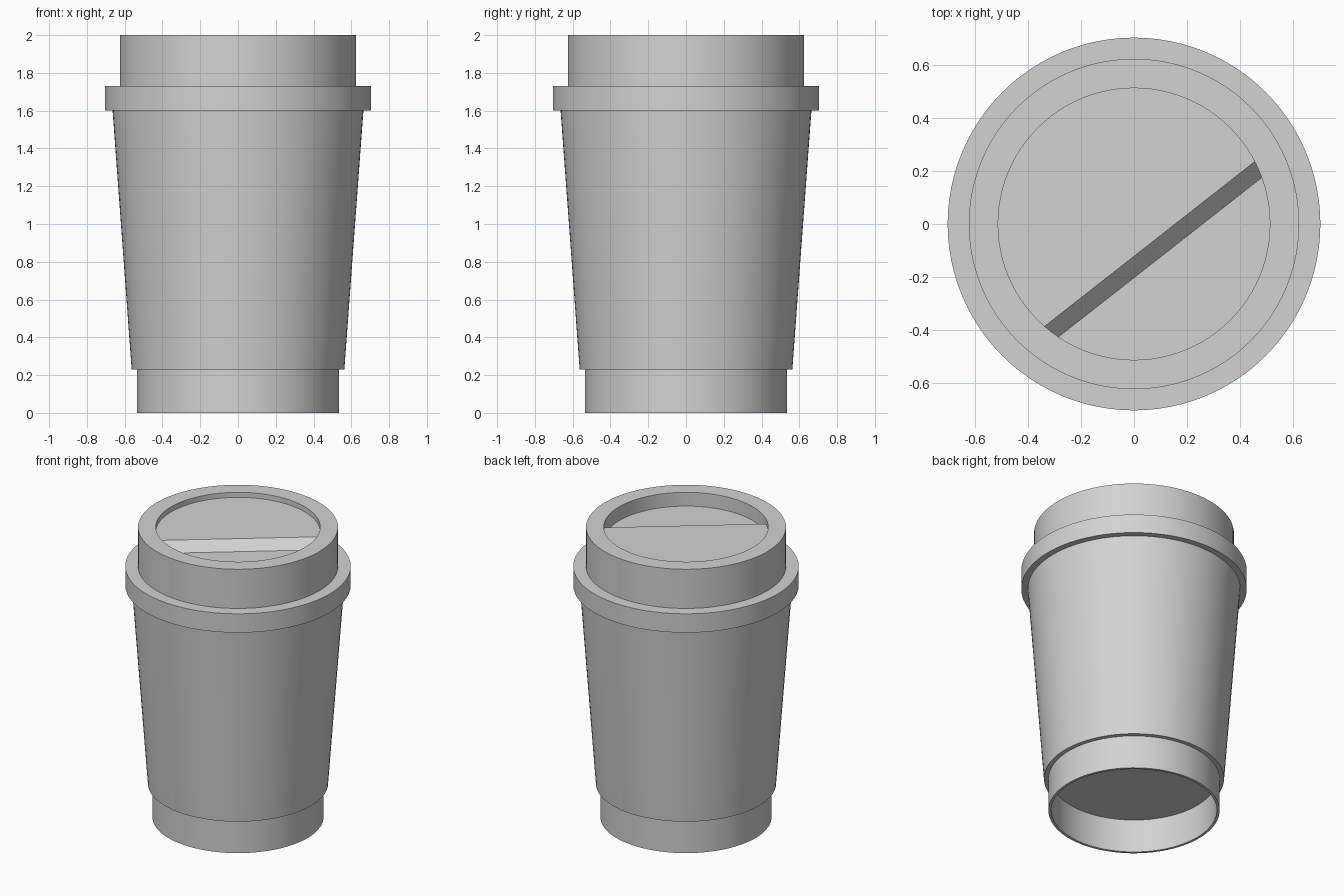
import bpy, bmesh, math
from mathutils import Vector

if "Cube" in bpy.data.objects:
    bpy.data.objects.remove(bpy.data.objects["Cube"])

SEGMENTS = 96
grey = bpy.data.materials.new("plain_grey")
grey.diffuse_color = (0.65, 0.65, 0.65, 1)
grey.use_nodes = True
grey.node_tree.nodes["Principled BSDF"].inputs["Base Color"].default_value = grey.diffuse_color


def finish(name, bm):
    """Turn a bmesh into a named object with smooth sides and sharp edges."""
    mesh = bpy.data.meshes.new(name)
    bm.to_mesh(mesh)
    bm.free()
    mesh.materials.append(grey)
    obj = bpy.data.objects.new(name, mesh)
    bpy.context.collection.objects.link(obj)
    bpy.ops.object.select_all(action='DESELECT')
    obj.select_set(True)
    bpy.context.view_layer.objects.active = obj
    bpy.ops.object.shade_smooth_by_angle(angle=math.radians(30))
    return obj


def lathe(name, profile):
    """Revolve (radius, height) points around the z axis."""
    bm = bmesh.new()
    rings = []
    for r, z in profile:
        rings.append([bm.verts.new((r * math.cos(math.tau * i / SEGMENTS),
                                    r * math.sin(math.tau * i / SEGMENTS), z))
                      for i in range(SEGMENTS)])
    for low, high in zip(rings, rings[1:]):
        for i in range(SEGMENTS):
            j = (i + 1) % SEGMENTS
            bm.faces.new((low[i], low[j], high[j], high[i]))
    bmesh.ops.remove_doubles(bm, verts=bm.verts, dist=1e-5)
    return finish(name, bm)


# Foot of the cup: thin ring with a raised floor
lathe("cup_foot", [(0, 0.23), (0.518, 0.23), (0.518, 0), (0.535, 0), (0.535, 0.23)])

# Tapered sleeve
lathe("sleeve", [(0.535, 0.23), (0.563, 0.23), (0.664, 1.60)])

# Lid: wide flange, raised collar and recess wall
HIGH, LOW, RECESS = 1.965, 1.905, 0.514
lathe("lid", [(0.664, 1.60), (0.705, 1.60), (0.705, 1.73), (0.625, 1.73),
              (0.625, 2.0), (RECESS, 2.0), (RECESS, LOW)])

# Recess floor: high side, short slope, low drinking side
across = Vector((0.617, -0.787, 0)).normalized()
bm = bmesh.new()
bmesh.ops.create_circle(bm, cap_ends=True, radius=RECESS, segments=SEGMENTS)
for offset in (0.096, 0.160):
    bmesh.ops.bisect_plane(bm, geom=bm.verts[:] + bm.edges[:] + bm.faces[:],
                           plane_co=across * offset, plane_no=across)
for v in bm.verts:
    t = (v.co.dot(across) - 0.096) / 0.064
    v.co.z = HIGH + (LOW - HIGH) * min(max(t, 0), 1)
bm.normal_update()
for f in bm.faces:
    if f.normal.z < 0:
        f.normal_flip()
finish("lid_floor", bm)
